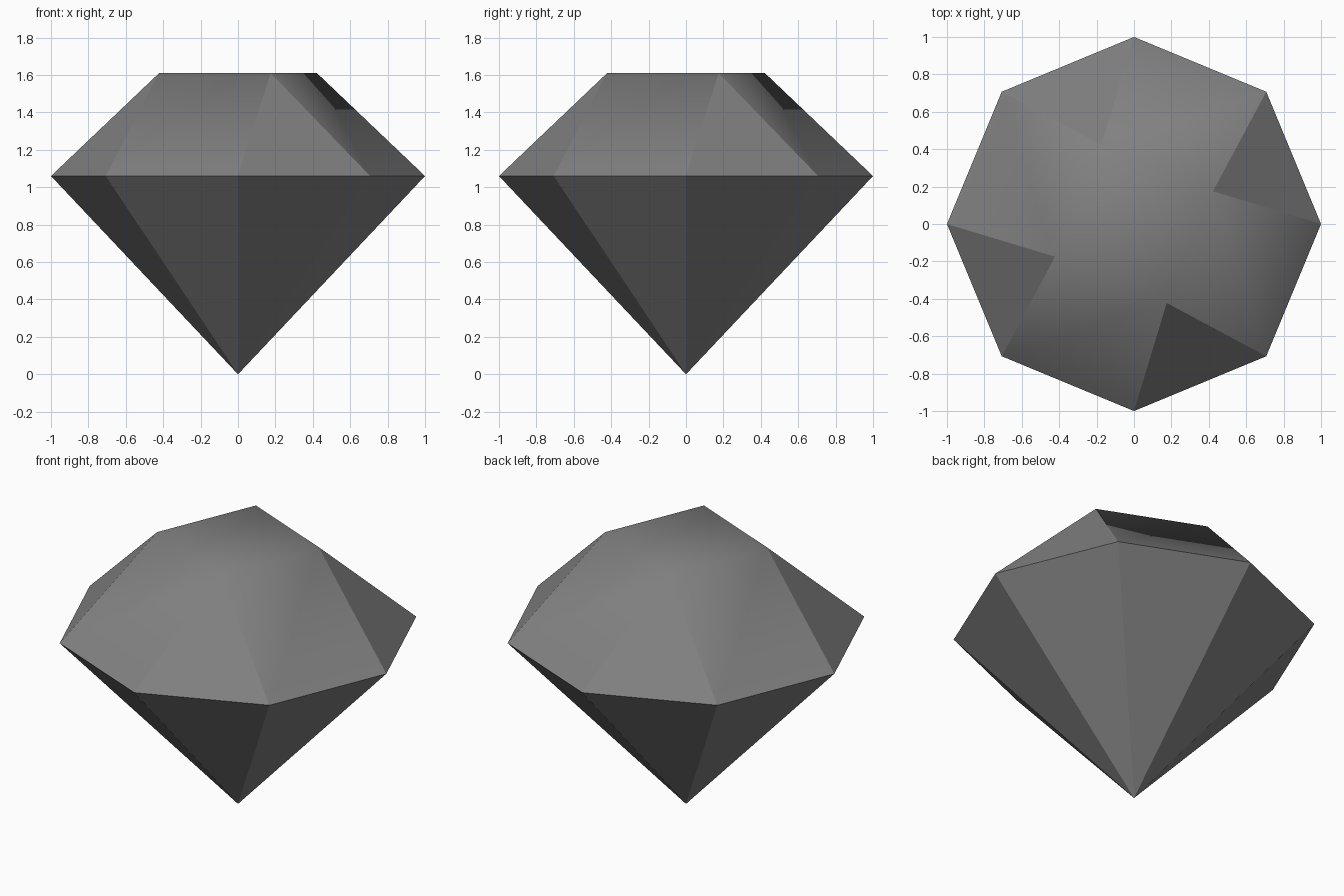
import bpy, bmesh
from math import cos, sin, radians

cube = bpy.data.objects.get("Cube")
if cube:
    bpy.data.objects.remove(cube, do_unlink=True)

GIRDLE_Z, TABLE_Z = 1.06, 1.61
GIRDLE_R, TABLE_R = 1.0, 0.457

# Plain grey stone
grey = bpy.data.materials.new("stone_grey")
grey.use_nodes = True
colour = (0.22, 0.22, 0.22, 1)
grey.diffuse_color = colour
grey.node_tree.nodes["Principled BSDF"].inputs["Base Color"].default_value = colour


def ring(bm, count, radius, z, start):
    """Evenly spaced vertices on a circle."""
    angles = [radians(start + 360 * i / count) for i in range(count)]
    return [bm.verts.new((radius * cos(a), radius * sin(a), z)) for a in angles]


bm = bmesh.new()
tip = bm.verts.new((0, 0, 0))
girdle = ring(bm, 8, GIRDLE_R, GIRDLE_Z, 0)
table = ring(bm, 4, TABLE_R, TABLE_Z, 22.5)

# Pavilion: eight flat facets meeting at the tip
for i in range(8):
    bm.faces.new((tip, girdle[(i + 1) % 8], girdle[i]))

# Crown: square table, four soft main facets, four flat corner facets
soft = [bm.faces.new(table)]
for i in range(4):
    a, b, c = (girdle[(2 * i + k) % 8] for k in range(3))
    here, after = table[i], table[(i + 1) % 4]
    bm.faces.new((a, b, here))
    soft.append(bm.faces.new((b, c, after, here)))
for face in soft:
    face.smooth = True

bmesh.ops.recalc_face_normals(bm, faces=bm.faces)
mesh = bpy.data.meshes.new("gemstone")
bm.to_mesh(mesh)
bm.free()
mesh.materials.append(grey)
gem = bpy.data.objects.new("gemstone", mesh)
bpy.context.collection.objects.link(gem)
